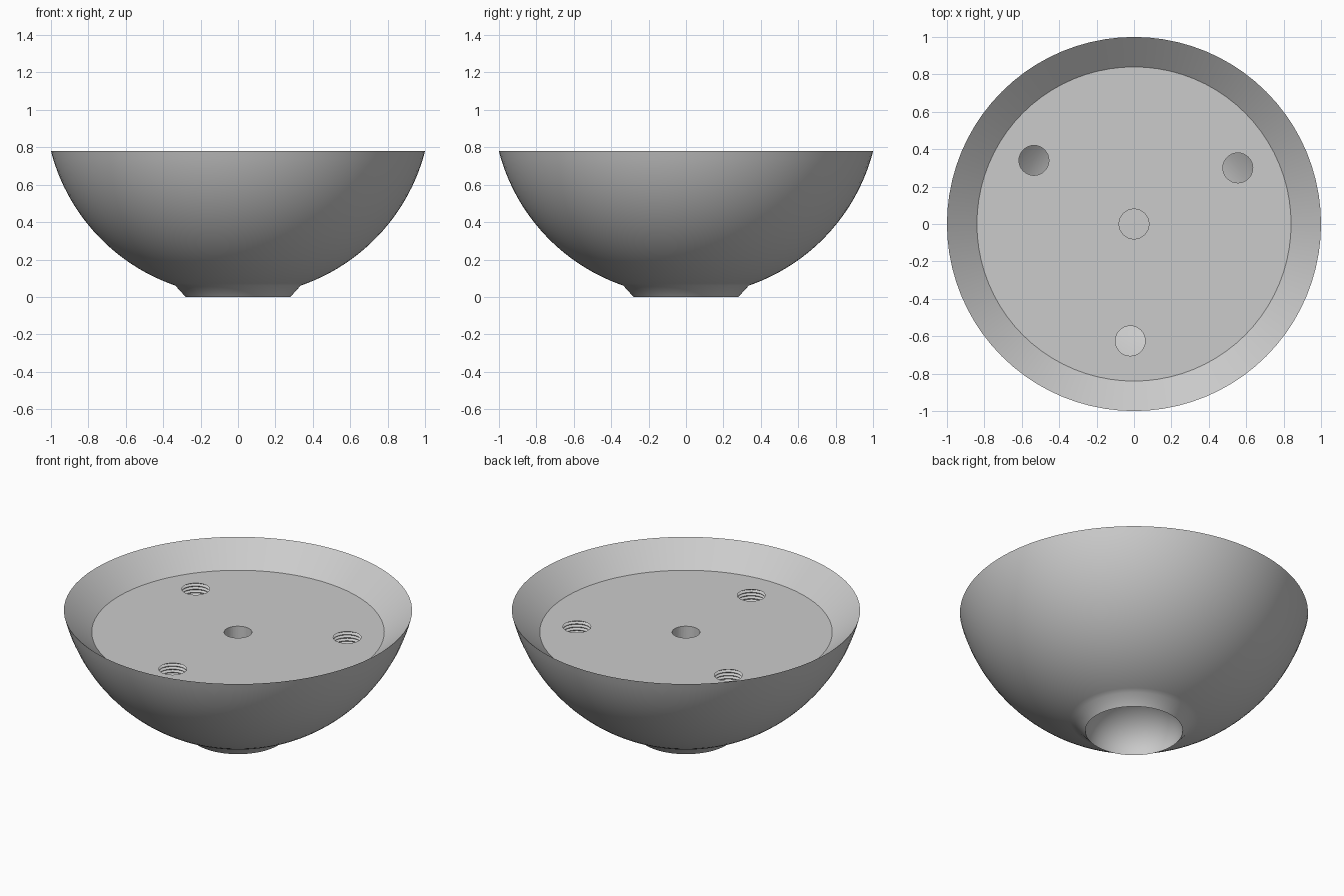
import bpy
import bmesh
from math import radians, sin, cos, sqrt, pi

cube = bpy.data.objects.get("Cube")
if cube:
    bpy.data.objects.remove(cube, do_unlink=True)

grey = bpy.data.materials.new("light grey")
grey.use_nodes = True
tone = (0.6, 0.6, 0.6, 1)
grey.diffuse_color = tone
grey.node_tree.nodes["Principled BSDF"].inputs["Base Color"].default_value = tone


def lathe(bm, profile, steps, flip=False):
    """Spin an (r, z) profile that starts and ends on the axis."""
    part = bmesh.new()
    verts = [part.verts.new((r, 0, z)) for r, z in profile]
    edges = [part.edges.new(pair) for pair in zip(verts, verts[1:])]
    bmesh.ops.spin(part, geom=verts + edges, cent=(0, 0, 0), axis=(0, 0, 1),
                   angle=2 * pi, steps=steps, use_merge=True)
    bmesh.ops.remove_doubles(part, verts=part.verts, dist=0.0002)
    bmesh.ops.recalc_face_normals(part, faces=part.faces)
    if flip:
        bmesh.ops.reverse_faces(part, faces=part.faces)
    mesh = bpy.data.meshes.new("part")
    part.to_mesh(mesh)
    part.free()
    bm.from_mesh(mesh)
    bpy.data.meshes.remove(mesh)


def make_object(name, bm):
    mesh = bpy.data.meshes.new(name)
    bm.to_mesh(mesh)
    bm.free()
    mesh.materials.append(grey)
    obj = bpy.data.objects.new(name, mesh)
    bpy.context.collection.objects.link(obj)
    return obj


RIM, FLOOR, PLATE = 0.78, 0.643, 0.12
CENTRE, RADIUS, FOOT = 1.038, 1.033, 0.28

# Bowl skin: domed recess under the foot, flared foot, spherical side, flat floor
dome = [(FOOT * sin(a), 0.23 * cos(a))
        for a in (radians(90 * i / 14) for i in range(15))]
side = []
for i in range(25):
    z = 0.061 + (RIM - 0.061) * (i / 24) ** 1.3
    side.append((sqrt(RADIUS ** 2 - (z - CENTRE) ** 2), z))
side[-1] = (1, RIM)
bowl_mesh = bmesh.new()
lathe(bowl_mesh, dome + side + [(0.84, FLOOR), (0, FLOOR)], 80)

# Hollow space between the floor plate and the skin
cavity = [(0, 0.29), (0.25, 0.285), (0.45, 0.27), (0.55, 0.29), (0.64, 0.35),
          (0.73, 0.43), (0.8, FLOOR - PLATE), (0, FLOOR - PLATE)]
lathe(bowl_mesh, cavity, 80, flip=True)
bowl = make_object("bowl", bowl_mesh)

# Hole cutters: one plain centre hole, three with grooved threads
HOLE, GROOVE, PITCH = 0.08, 0.094, 0.02
low, high = FLOOR - PLATE - 0.02, FLOOR + 0.05
plain = [(0, low), (HOLE, low), (HOLE, high), (0, high)]
threaded = [(0, low), (HOLE, low)]
for i in range(6):
    z = FLOOR - PLATE + 0.002 + i * PITCH
    threaded += [(HOLE, z), (GROOVE, z + PITCH * 0.45), (HOLE, z + PITCH * 0.9)]
threaded += [(HOLE, high), (0, high)]

holes = [("centre", plain, 0, 0), ("left", threaded, 0.555, 0.3),
         ("right", threaded, -0.535, 0.34), ("front", threaded, -0.02, -0.625)]
bpy.context.view_layer.objects.active = bowl
for name, profile, x, y in holes:
    cut_mesh = bmesh.new()
    lathe(cut_mesh, profile, 32)
    cutter = make_object(name + "_hole_cutter", cut_mesh)
    cutter.location = (x, y, 0)
    cutter.hide_render = True
    mod = bowl.modifiers.new(name + "_hole", 'BOOLEAN')
    mod.operation = 'DIFFERENCE'
    mod.solver = 'EXACT'
    mod.object = cutter
    bpy.context.view_layer.update()
    bpy.ops.object.modifier_apply(modifier=mod.name)
    bpy.data.objects.remove(cutter, do_unlink=True)

# Smooth shading with crisp rims
bpy.ops.object.select_all(action='DESELECT')
bowl.select_set(True)
bpy.ops.object.shade_smooth_by_angle(angle=radians(30))
